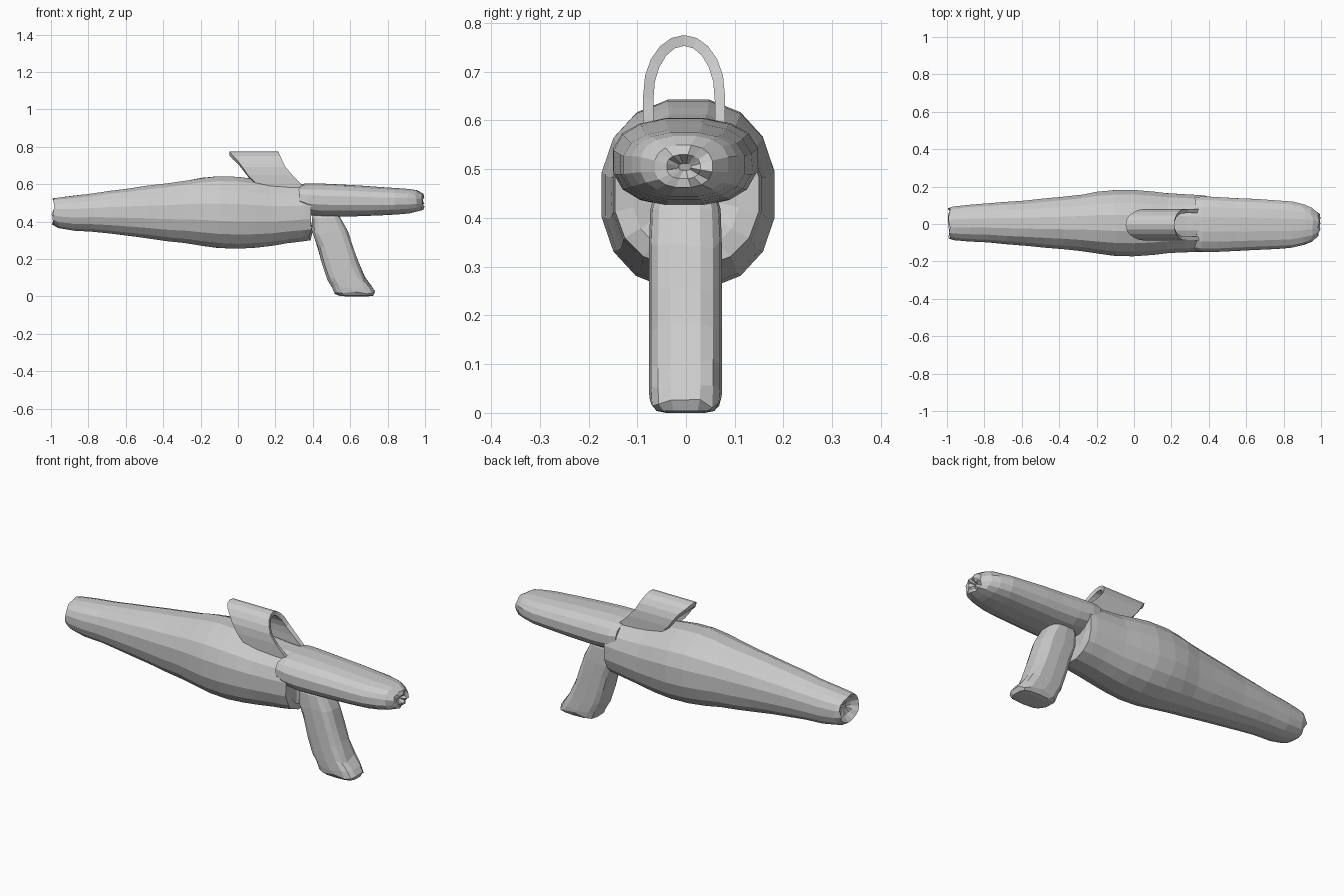
import bpy, bmesh, math, random
from mathutils import Vector

random.seed(4)


def loft(name, rings, closed=True):
    """Skin a list of equal-length point loops; cap the ends or join them up."""
    bm = bmesh.new()
    vs = [[bm.verts.new(p) for p in r] for r in rings]
    n = len(vs[0])
    for a, b in zip(vs, vs[1:]):
        for i in range(n):
            j = (i + 1) % n
            bm.faces.new((a[i], a[j], b[j], b[i]))
    if closed:
        bm.faces.new(vs[0])
        bm.faces.new(vs[-1])
    bmesh.ops.recalc_face_normals(bm, faces=bm.faces)
    me = bpy.data.meshes.new(name)
    bm.to_mesh(me)
    bm.free()
    ob = bpy.data.objects.new(name, me)
    bpy.context.collection.objects.link(ob)
    return ob


def oval(n, power=1.0):
    """Unit oval; power below 1 squares it off."""
    out = []
    for i in range(n):
        a = 2 * math.pi * (i + 0.5) / n
        c, s = math.cos(a), math.sin(a)
        out.append((math.copysign(abs(c) ** power, c), math.copysign(abs(s) ** power, s)))
    return out


def x_rings(stations, n, power, ragged=0.008):
    """Stations are (x, z low, z high, y low, y high)."""
    rings = []
    for x, z0, z1, y0, y1 in stations:
        rings.append([Vector((max(-1, min(1, x + random.uniform(-ragged, ragged))),
                              (y0 + y1) / 2 + (y1 - y0) / 2 * c,
                              (z0 + z1) / 2 + (z1 - z0) / 2 * s))
                      for c, s in oval(n, power)])
    return rings


# Spindle-shaped hull with a ragged dented nose and a blunt rear
body = [(-0.95, .44, .47, -.02, .02), (-0.965, .41, .50, -.05, .055),
        (-0.99, .385, .525, -.08, .085),
        (-0.96, .365, .53, -.088, .095), (-0.88, .35, .54, -.095, .105),
        (-0.78, .345, .552, -.10, .112), (-0.68, .335, .567, -.11, .12),
        (-0.58, .322, .58, -.118, .127), (-0.48, .308, .595, -.128, .138),
        (-0.38, .293, .608, -.137, .148), (-0.28, .283, .622, -.147, .16),
        (-0.19, .268, .637, -.162, .176), (-0.1, .256, .646, -.173, .184),
        (0.0, .252, .643, -.176, .185), (0.1, .258, .63, -.168, .176),
        (0.18, .268, .615, -.158, .167), (0.27, .282, .607, -.154, .162),
        (0.35, .292, .605, -.152, .157), (0.385, .298, .60, -.148, .152),
        (0.39, .33, .57, -.11, .11), (0.375, .40, .50, -.04, .04)]
loft("body", x_rings(body, 16, 0.88))

# Flattened rear extension
tail = [(0.33, .46, .60, -.145, .145), (0.37, .435, .606, -.152, .15),
        (0.45, .424, .605, -.151, .146), (0.55, .425, .60, -.146, .14),
        (0.65, .428, .594, -.141, .136), (0.75, .432, .587, -.136, .129),
        (0.84, .437, .581, -.13, .122), (0.91, .443, .576, -.113, .106),
        (0.95, .45, .569, -.095, .088), (0.985, .462, .55, -.065, .055),
        (0.99, .48, .53, -.04, .03), (0.97, .497, .512, -.015, .01)]
loft("tail", x_rings(tail, 16, 0.82))

# Slanted leg, stations are (z, x low, x high, half width)
leg = [(.46, .40, .53, .06), (.42, .395, .55, .072), (.34, .395, .59, .075),
       (.26, .425, .62, .075), (.18, .448, .645, .075), (.10, .475, .68, .075),
       (.05, .50, .715, .075), (.022, .515, .735, .073), (.006, .54, .725, .06),
       (.002, .58, .69, .04)]
leg_rings = []
for z, x0, x1, w in leg:
    leg_rings.append([((x0 + x1) / 2 + (x1 - x0) / 2 * c,
                       w * s - .001,
                       max(0, z + (random.uniform(-.012, .012) if .02 < z < .4 else -.002)))
                      for c, s in oval(14, 0.6)])
loft("leg", leg_rings)


# Swept-back arched handle: thin band, wide along x
def edge(table, z):
    for (za, xa), (zb, xb) in zip(table, table[1:]):
        if z <= zb:
            return xa + (xb - xa) * (z - za) / (zb - za)
    return table[-1][1]


front_edge = [(.56, .14), (.615, .08), (.66, .045), (.72, .005), (.755, -.03), (.775, -.045)]
rear_edge = [(.56, .38), (.605, .335), (.68, .26), (.72, .24), (.775, .215)]
arch = [(1.0, .57), (1.0, .65)] + [
    (math.cos(math.pi * k / 10), .655 + .12 * math.sin(math.pi * k / 10)) for k in range(1, 10)
] + [(-1.0, .65), (-1.0, .57)]
band = []
for u, z in arch:
    yo, yi = -.004 + .084 * u, -.004 + .063 * u
    zi = .57 + (z - .57) * (.183 / .205)
    a, b = edge(front_edge, z), edge(rear_edge, z)
    band.append([(a, yo, z), (a + (b - a) * .5, yo, z), (b, yo, z),
                 (b, yi, zi), (a + (b - a) * .5, yi, zi), (a, yi, zi)])
loft("handle", band)
